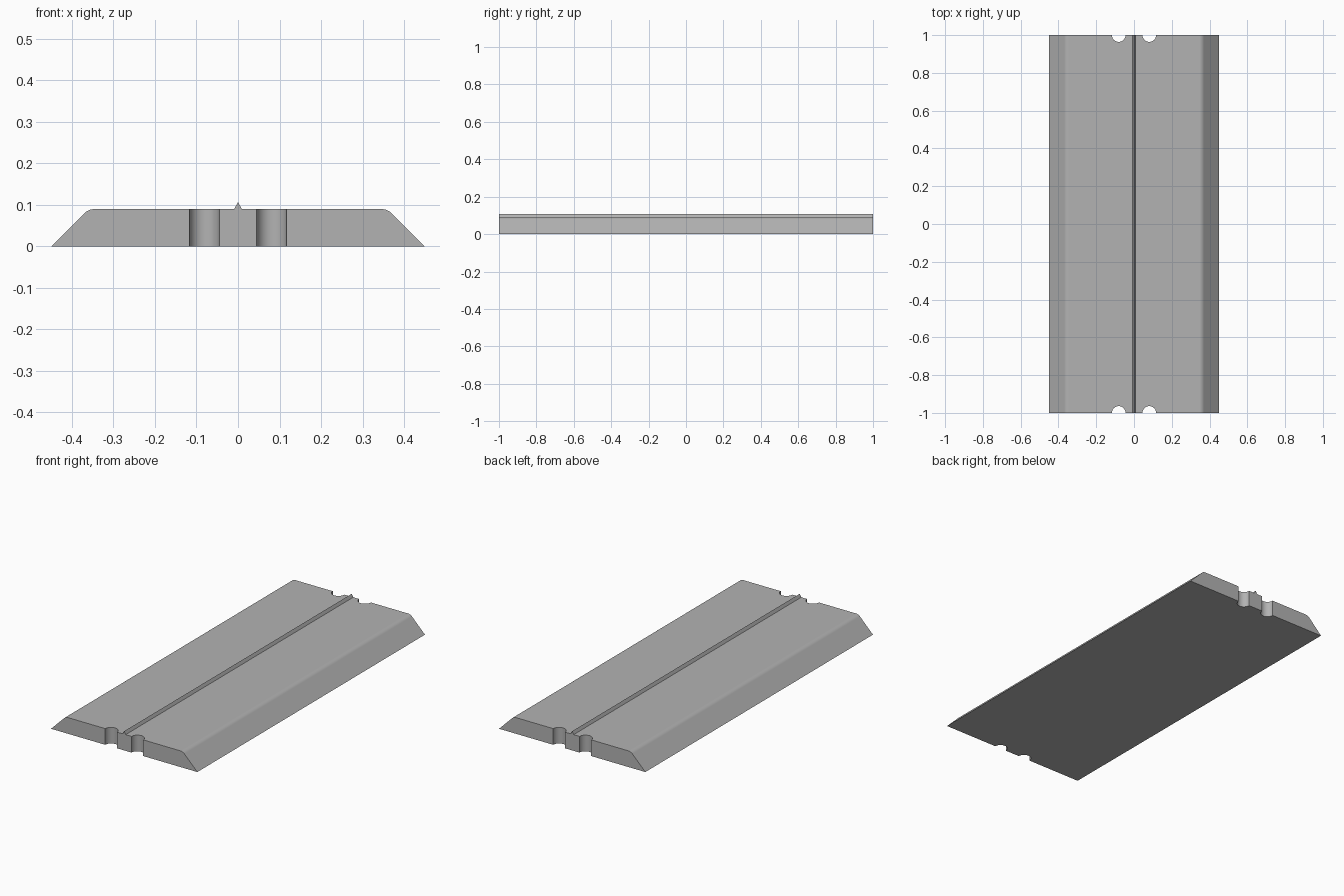
import bpy, bmesh, math

if "Cube" in bpy.data.objects:
    bpy.data.objects.remove(bpy.data.objects["Cube"])

gray = bpy.data.materials.new("plain gray")
gray.diffuse_color = (0.45, 0.45, 0.45, 1)
gray.use_nodes = True
gray.node_tree.nodes["Principled BSDF"].inputs["Base Color"].default_value = gray.diffuse_color


def extrude_profile(name, points, length):
    """Closed prism along y from an x-z profile."""
    bm = bmesh.new()
    face = bm.faces.new([bm.verts.new((x, -length / 2, z)) for x, z in points])
    new = bmesh.ops.extrude_face_region(bm, geom=[face])["geom"]
    bmesh.ops.translate(bm, vec=(0, length, 0),
                        verts=[v for v in new if isinstance(v, bmesh.types.BMVert)])
    bmesh.ops.recalc_face_normals(bm, faces=bm.faces)
    mesh = bpy.data.meshes.new(name)
    bm.to_mesh(mesh)
    bm.free()
    obj = bpy.data.objects.new(name, mesh)
    bpy.context.collection.objects.link(obj)
    mesh.materials.append(gray)
    return obj


# Slab profile: 45 degree flanks, rounded shoulders, pointed centre ridge
HALF, TOP, R = 0.45, 0.09, 0.035
cx = HALF - TOP - R * math.tan(math.pi / 8)
right = [(HALF, 0)]
for i in range(7):
    a = math.radians(45 + 45 * i / 6)
    right.append((cx + R * math.cos(a), TOP - R + R * math.sin(a)))
right.append((0.009, TOP))
profile = right + [(0, 0.107)] + [(-x, z) for x, z in reversed(right)]
slab = extrude_profile("slab", profile, 2.0)

# Half-round notches in both ends
for sx in (-1, 1):
    for sy in (-1, 1):
        bpy.ops.mesh.primitive_cylinder_add(vertices=48, radius=0.036, depth=0.4,
                                            location=(sx * 0.081, sy, 0.05))
        cutter = bpy.context.object
        cutter.name = "notch_cutter"
        cutter.data.materials.append(gray)
        mod = slab.modifiers.new("notch", 'BOOLEAN')
        mod.operation, mod.solver, mod.object = 'DIFFERENCE', 'EXACT', cutter
        bpy.ops.object.select_all(action='DESELECT')
        slab.select_set(True)
        bpy.context.view_layer.objects.active = slab
        bpy.ops.object.modifier_apply(modifier=mod.name)
        bpy.data.objects.remove(cutter)

# Smooth shoulders and notches, crisp everything else
bpy.ops.object.shade_smooth_by_angle(angle=math.radians(25))
weighted = slab.modifiers.new("weighted normals", 'WEIGHTED_NORMAL')
weighted.keep_sharp = True
